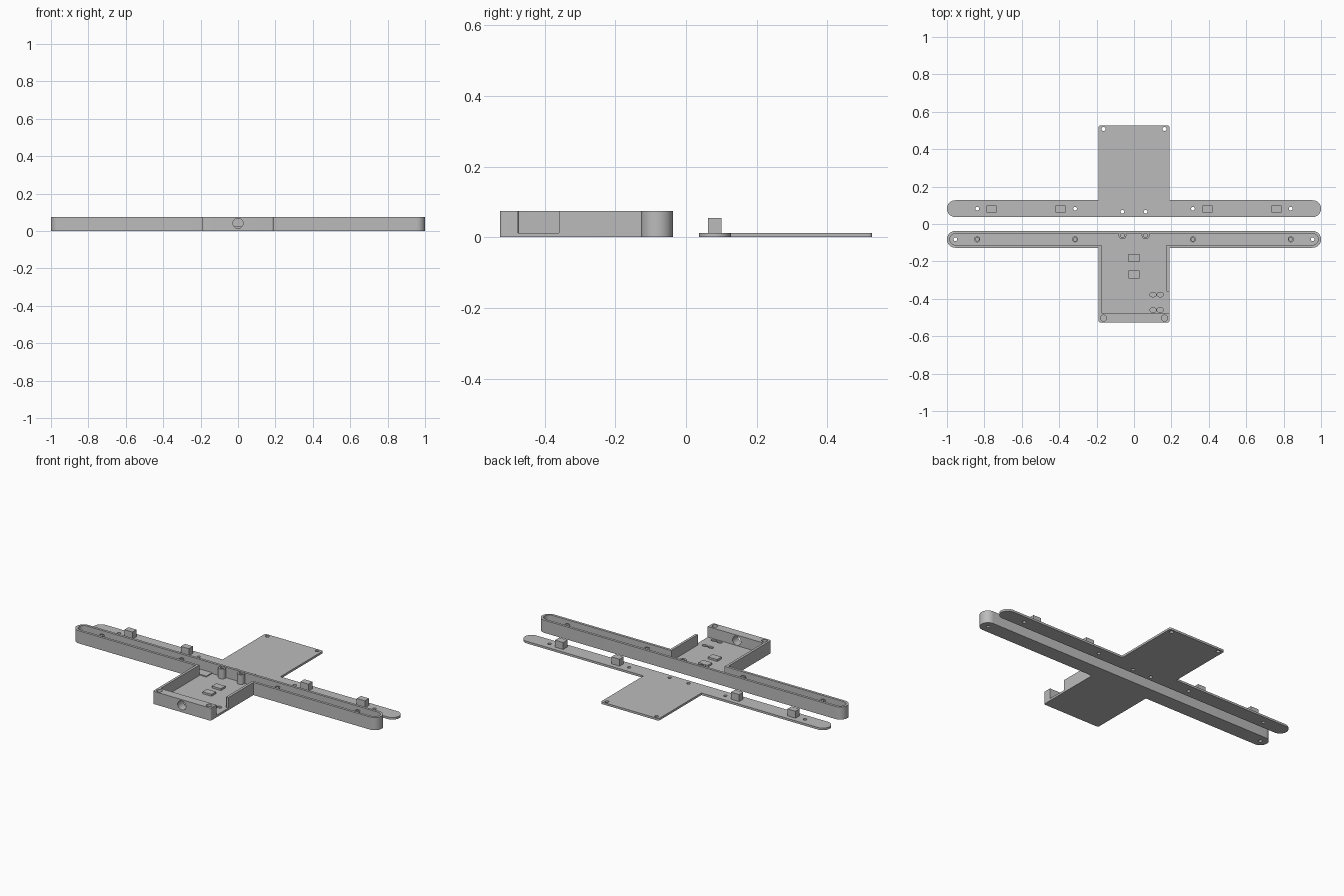
import bpy, bmesh
from math import pi, cos, sin

old = bpy.data.objects.get("Cube")
if old:
    bpy.data.objects.remove(old, do_unlink=True)

grey = bpy.data.materials.new("plain grey")
grey.use_nodes = True
COLOUR = (0.5, 0.5, 0.5, 1)
grey.diffuse_color = COLOUR
grey.node_tree.nodes["Principled BSDF"].inputs["Base Color"].default_value = COLOUR

FLOOR, TOP = 0.0125, 0.075      # floor thickness and wall height
ARM_Y, END_X = 0.082, 0.955     # arm centre line and centre of its round ends


def prism(name, points, z0, z1):
    """Extrude a closed 2D outline from z0 to z1."""
    bm = bmesh.new()
    face = bm.faces.new([bm.verts.new((x, y, z0)) for x, y in points])
    result = bmesh.ops.extrude_face_region(bm, geom=[face])
    top = [v for v in result["geom"] if isinstance(v, bmesh.types.BMVert)]
    bmesh.ops.translate(bm, verts=top, vec=(0, 0, z1 - z0))
    bmesh.ops.recalc_face_normals(bm, faces=bm.faces)
    mesh = bpy.data.meshes.new(name)
    bm.to_mesh(mesh)
    bm.free()
    mesh.materials.append(grey)
    obj = bpy.data.objects.new(name, mesh)
    bpy.context.collection.objects.link(obj)
    return obj


def arc(x, y, r, start, end, n):
    return [(x + r * cos(start + (end - start) * i / n),
             y + r * sin(start + (end - start) * i / n)) for i in range(n + 1)]


def disc(name, x, y, r, z0, z1):
    return prism(name, arc(x, y, r, 0, 2 * pi, 32)[:-1], z0, z1)


def block(name, x, y, w, d, z0, z1):
    return prism(name, [(x - w/2, y - d/2), (x + w/2, y - d/2),
                        (x + w/2, y + d/2), (x - w/2, y + d/2)], z0, z1)


def tee(radius, half, far, corner, side):
    """Long round-ended arm with a rectangular bay reaching out to far."""
    pts = arc(half - corner, -far + corner, corner, -pi/2, 0, 5)
    pts += [(half, -ARM_Y - radius)]
    pts += arc(END_X, -ARM_Y, radius, -pi/2, pi/2, 24)
    pts += arc(-END_X, -ARM_Y, radius, pi/2, 3*pi/2, 24)
    pts += [(-half, -ARM_Y - radius)]
    pts += arc(-half + corner, -far + corner, corner, pi, 3*pi/2, 5)
    return [(x, -y * side) for x, y in pts]


def cut(obj, cutter):
    mod = obj.modifiers.new("cut", 'BOOLEAN')
    mod.operation, mod.solver, mod.object = 'DIFFERENCE', 'EXACT', cutter
    bpy.context.view_layer.objects.active = obj
    bpy.ops.object.modifier_apply(modifier=mod.name)
    bpy.data.objects.remove(cutter, do_unlink=True)


# Open tray: shell, cable gap in the right wall, and screw holes
tray = prism("tray", tee(0.045, 0.19, 0.527, 0.01, -1), 0, TOP)
# tee() mirrors in y, so flip the shell onto the front side
def to_front(obj):
    if sum(v.co.y for v in obj.data.vertices) > 0:
        for v in obj.data.vertices:
            v.co.y = -v.co.y
        obj.data.flip_normals()
    return obj


to_front(tray)
cut(tray, to_front(prism("cavity", tee(0.03, 0.175, 0.475, 0.002, -1), FLOOR, 0.1)))
cut(tray, block("wall_gap", 0.19, -0.4175, 0.06, 0.115, FLOOR, 0.1))
for side in (-1, 1):
    cut(tray, disc("end_hole", side * END_X, -ARM_Y, 0.01, -0.1, 0.1))
    cut(tray, disc("corner_hole", side * 0.163, -0.503, 0.016, 0.02, 0.1))

# Round cable hole through the thick front wall
hole = disc("front_hole", 0, 0, 0.027, -0.04, 0.04)
hole.rotation_euler.x = pi / 2
hole.location = (0, -0.5, 0.041)
bpy.context.view_layer.update()
cut(tray, hole)

# Small tie slots sunk into the bay floor
for x in (0.102, 0.14):
    for y in (-0.378, -0.46):
        slot = arc(x + 0.006, y, 0.011, -pi/2, pi/2, 8)
        slot += arc(x - 0.006, y, 0.011, pi/2, 3*pi/2, 8)
        cut(tray, prism("tie_slot", slot, 0.004, 0.1))

# Hollow screw posts along the arm
parts = [tray]
for side in (-1, 1):
    for x, y, r, bore, top in ((0.062, 0.06, 0.021, 0.011, 0.07),
                               (0.315, ARM_Y, 0.016, 0.009, 0.062),
                               (0.838, ARM_Y, 0.016, 0.009, 0.062)):
        post = disc("screw_post", side * x, -y, r, 0.008, top)
        cut(post, disc("bore", side * x, -y, bore, 0.02, 0.1))
        parts.append(post)
    # Low pads where the arm meets the bay
    block("arm_pad", side * 0.172, -0.078, 0.078, 0.056, 0.008, 0.018)

# Low pads in the middle of the bay
for y in (-0.182, -0.27):
    block("bay_pad", 0, y, 0.06, 0.042, 0.008, 0.024)

# Flat cover lid with matching holes
cover = prism("cover", tee(0.045, 0.19, 0.527, 0.01, 1), 0, FLOOR)
for side in (-1, 1):
    for x, y, r in ((0.163, 0.508, 0.011), (0.062, 0.065, 0.01),
                    (0.315, ARM_Y, 0.01), (0.838, ARM_Y, 0.01)):
        cut(cover, disc("cover_hole", side * x, y, r, -0.1, 0.1))
    # Locating pegs standing on the cover
    for x in (0.392, 0.762):
        block("cover_peg", side * x, 0.081, 0.053, 0.038, 0.008, 0.054)
parts.append(cover)

# Smooth the round walls, keep the edges sharp
bpy.ops.object.select_all(action='DESELECT')
for obj in parts:
    obj.select_set(True)
bpy.context.view_layer.objects.active = tray
bpy.ops.object.shade_smooth_by_angle(angle=pi / 6)
